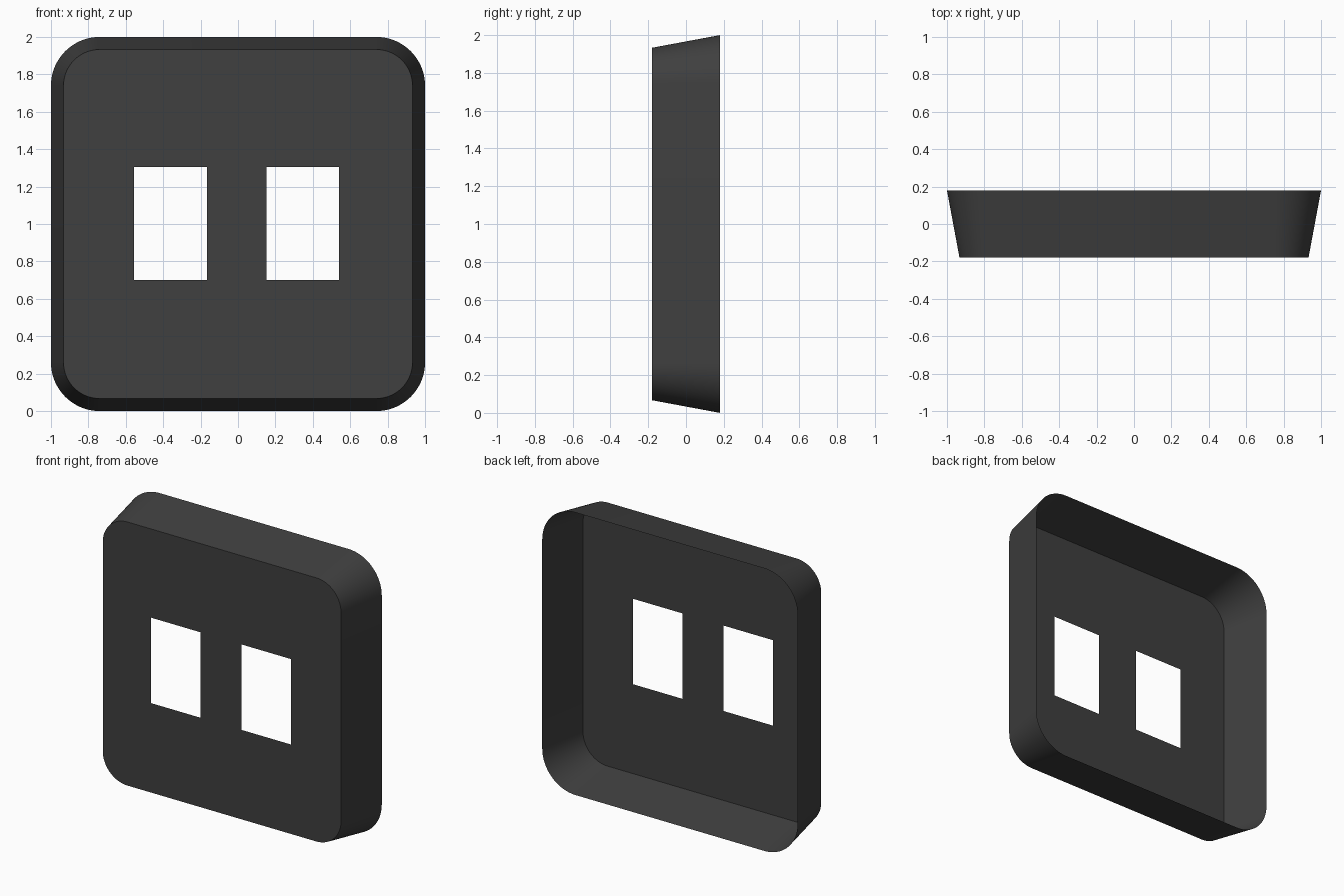
import bpy, bmesh, math

if "Cube" in bpy.data.objects:
    bpy.data.objects.remove(bpy.data.objects["Cube"])

FRONT_Y, BACK_Y = -0.18, 0.18
CORNER = 0.74       # corner arc centres, measured from the plate centre
SEGMENTS = 16


def rounded_ring(bm, radius, y):
    """Rounded square, anticlockwise as seen from the front."""
    ring = []
    for k, (sx, sz) in enumerate([(1, 1), (-1, 1), (-1, -1), (1, -1)]):
        for i in range(SEGMENTS + 1):
            a = math.pi / 2 * (k + i / SEGMENTS)
            ring.append(bm.verts.new((sx * CORNER + radius * math.cos(a), y,
                                      1 + sz * CORNER + radius * math.sin(a))))
    return ring


def closed_edges(bm, ring):
    return [bm.edges.new((v, ring[(i + 1) % len(ring)])) for i, v in enumerate(ring)]


bm = bmesh.new()
front = rounded_ring(bm, 0.193, FRONT_Y)
back = rounded_ring(bm, 0.26, BACK_Y)

# front panel with two rectangular openings
edges = closed_edges(bm, front)
for x0, x1 in [(-0.555, -0.167), (0.153, 0.541)]:
    hole = [bm.verts.new((x, FRONT_Y, z)) for x, z in
            [(x0, 0.70), (x1, 0.70), (x1, 1.305), (x0, 1.305)]]
    edges += closed_edges(bm, hole)
bmesh.ops.triangle_fill(bm, edges=edges, use_beauty=True, normal=(0, -1, 0))
bm.normal_update()
for f in bm.faces:
    if f.normal.y > 0:
        f.normal_flip()

# flared side walls, open at the back
for i in range(len(front)):
    j = (i + 1) % len(front)
    bm.faces.new((front[i], back[i], back[j], front[j]))

mesh = bpy.data.meshes.new("cover_plate")
bm.to_mesh(mesh)
bm.free()
plate = bpy.data.objects.new("cover_plate", mesh)
bpy.context.collection.objects.link(plate)

# dark plastic
mat = bpy.data.materials.new("dark_plastic")
mat.diffuse_color = (0.05, 0.05, 0.05, 1)
mat.use_nodes = True
mat.node_tree.nodes["Principled BSDF"].inputs["Base Color"].default_value = mat.diffuse_color
mesh.materials.append(mat)

bpy.context.view_layer.objects.active = plate
plate.select_set(True)
bpy.ops.object.shade_smooth_by_angle(angle=math.radians(30))
